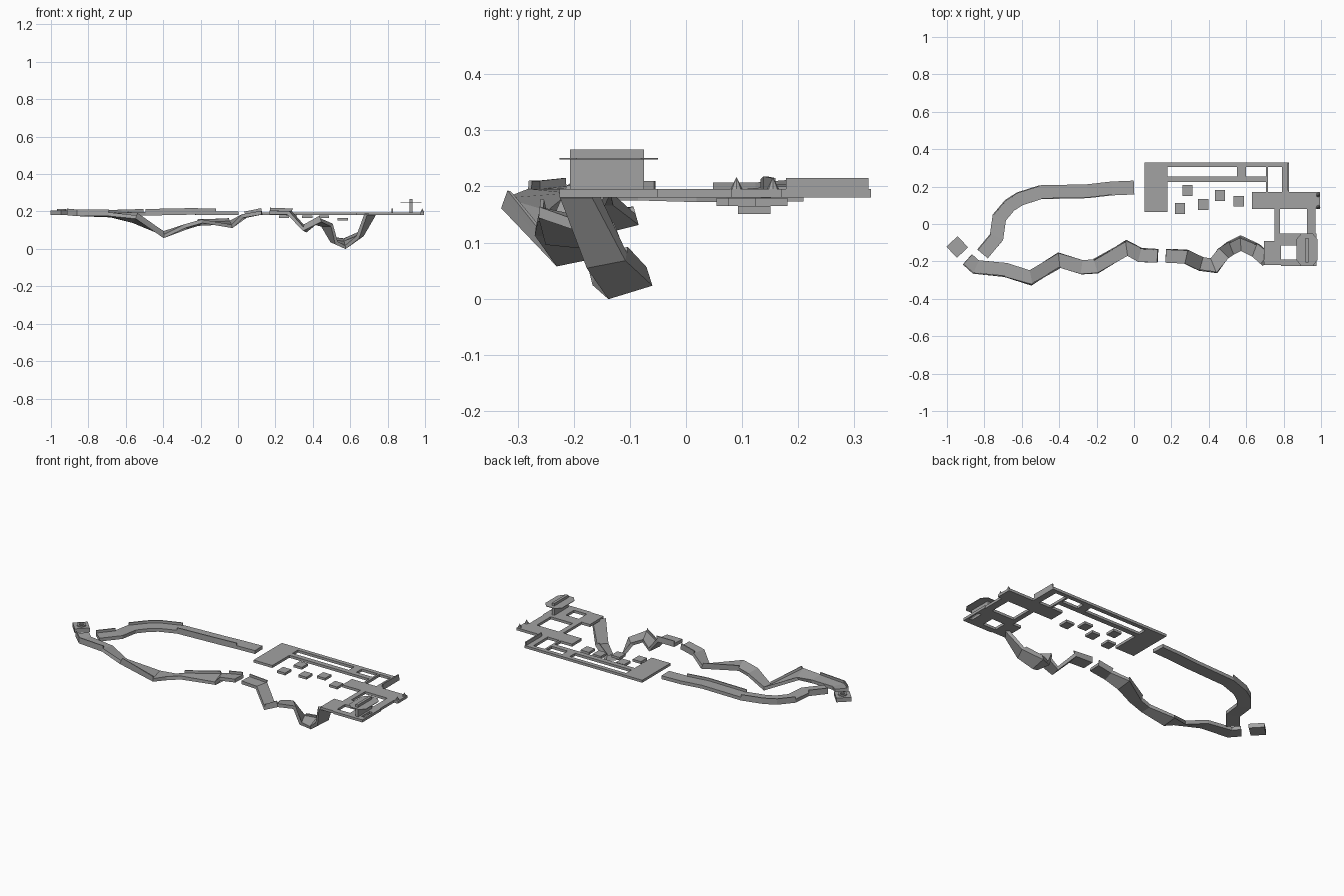
import bpy, bmesh, math
from mathutils import Vector

cube = bpy.data.objects.get("Cube")
if cube:
    bpy.data.objects.remove(cube, do_unlink=True)

grey = bpy.data.materials.new("stone_grey")
grey.use_nodes = True
grey.diffuse_color = (0.36, 0.36, 0.36, 1)
grey.node_tree.nodes["Principled BSDF"].inputs["Base Color"].default_value = grey.diffuse_color


def finish(bm, name):
    bmesh.ops.recalc_face_normals(bm, faces=bm.faces)
    mesh = bpy.data.meshes.new(name)
    bm.to_mesh(mesh)
    bm.free()
    mesh.materials.append(grey)
    ob = bpy.data.objects.new(name, mesh)
    bpy.context.collection.objects.link(ob)
    return ob


def box(name, x0, x1, y0, y1, z0=0.18, z1=0.195):
    bm = bmesh.new()
    bmesh.ops.create_cube(bm, size=1)
    for v in bm.verts:
        v.co = ((x0 + x1) / 2 + v.co.x * (x1 - x0),
                (y0 + y1) / 2 + v.co.y * (y1 - y0),
                (z0 + z1) / 2 + v.co.z * (z1 - z0))
    return finish(bm, name)


def frames(path):
    # Position, mitred side vector and up vector at each path point
    pts = [Vector(p[:3]) for p in path]
    out = []
    for i, p in enumerate(pts):
        a = (p - pts[i - 1]) if i else pts[1] - p
        b = (pts[i + 1] - p) if i < len(pts) - 1 else a
        a, b = a.normalized(), b.normalized()
        t = (a + b).normalized()
        side = Vector((-t.y, t.x, 0)).normalized()
        flat_a, flat_b = a.to_2d().normalized(), b.to_2d().normalized()
        mitre = 1 / max(0.75, math.cos(flat_a.angle(flat_b) / 2))
        up = t.cross(side)
        bank = path[i][3]
        side, up = (side * math.cos(bank) + up * math.sin(bank),
                    up * math.cos(bank) - side * math.sin(bank))
        out.append((p, side * mitre, up))
    return out


def sweep(name, frs, u0, u1, v0, v1):
    # Rectangular section carried along the frames
    bm = bmesh.new()
    rings = [[bm.verts.new(p + s * u + n * v)
              for u, v in ((u0, v0), (u1, v0), (u1, v1), (u0, v1))]
             for p, s, n in frs]
    for a, b in zip(rings, rings[1:]):
        for k in range(4):
            bm.faces.new((a[k], a[(k + 1) % 4], b[(k + 1) % 4], b[k]))
    bm.faces.new(rings[0])
    bm.faces.new(rings[-1])
    return finish(bm, name)


def trail(name, path, lips, half=0.037, thick=0.02):
    frs = frames(path)
    sweep(name, frs, -half, half, -thick, 0)
    for n, (first, last, way) in enumerate(lips):
        u = sorted((way * half, way * (half - 0.006)))
        sweep(f"{name}_lip_{n}", frs[first:last + 1], *u, 0, 0.015)


# Winding trails: x, y, z, bank
trail("back_trail", [
    (-.81, -.16, .195, 0), (-.735, -.07, .195, 0), (-.72, .035, .192, 0),
    (-.665, .10, .192, 0), (-.61, .135, .195, 0), (-.50, .17, .198, 0),
    (-.25, .175, .203, 0), (-.12, .19, .2, 0), (0, .195, .2, 0)],
    [(0, 1, 1), (2, 5, 1), (5, 7, -1)])
trail("front_trail", [
    (-.89, -.19, .2, 0), (-.845, -.23, .195, 0), (-.685, -.245, .192, -.1),
    (-.55, -.285, .168, -.3), (-.40, -.195, .085, .2), (-.28, -.23, .128, -.1),
    (-.205, -.225, .15, -.2), (-.04, -.13, .14, .25), (.03, -.165, .185, 0),
    (.125, -.17, .203, 0)],
    [(0, 2, -1), (3, 4, -1), (6, 7, 1), (8, 9, 1)])
trail("ravine_trail", [
    (.17, -.17, .205, 0), (.28, -.175, .202, 0), (.36, -.213, .112, -.1),
    (.425, -.222, .155, -.2), (.48, -.155, .135, 0), (.52, -.13, .045, .2),
    (.57, -.105, .03, .3), (.645, -.14, .075, .25), (.70, -.185, .19, 0)],
    [(0, 1, 1), (2, 3, -1), (5, 7, 1)])

# Flat courtyard walkways
box("courtyard_landing", .057, .18, .065, .33)
box("back_walkway", .18, .83, .305, .33)
box("middle_walkway", .18, .715, .225, .255)
box("link_walkway", .55, .60, .255, .305)
box("inner_rail", .705, .717, .17, .305)
box("side_walkway", .79, .83, .17, .305)
box("side_wall", .822, .83, .178, .325, .18, .215)
box("crossing_landing", .63, .995, .08, .17)
box("left_bridge", .75, .78, -.05, .08)
box("right_bridge", .925, .97, -.05, .08)

# Square terrace framing an opening
box("terrace_entry", .695, .785, -.22, -.09)
box("terrace_back", .75, .975, -.115, -.05)
box("terrace_front", .785, .975, -.225, -.19)
box("terrace_side", .87, .945, -.19, -.115)
box("terrace_edge", .965, .975, -.19, -.115)

# Stepping blocks
for n, (x, y, z) in enumerate([(.245, .083, .172), (.287, .18, .18), (.37, .105, .172),
                               (.46, .152, .172), (.56, .122, .158)]):
    box(f"stepping_block_{n}", x - .027, x + .027, y - .029, y + .029, z - .007, z + .007)

# Upright slab with a thin eight-sided plate around it
box("upright_slab", .918, .934, -.207, -.075, .195, .266)
bm = bmesh.new()
plate = [(.895, -.225), (.955, -.225), (.98, -.195), (.98, -.08),
         (.955, -.05), (.895, -.05), (.87, -.08), (.87, -.195)]
face = bm.faces.new([bm.verts.new((x, y, .248)) for x, y in plate])
ext = bmesh.ops.extrude_face_region(bm, geom=[face])
for v in ext["geom"]:
    if isinstance(v, bmesh.types.BMVert):
        v.co.z += .003
finish(bm, "octagon_plate")

# Marker cones on the crossing
for n, y in enumerate((.09, .155)):
    bm = bmesh.new()
    bmesh.ops.create_cone(bm, cap_ends=True, segments=8, radius1=.011, radius2=0, depth=.022)
    bmesh.ops.translate(bm, verts=bm.verts, vec=(.985, y, .206))
    finish(bm, f"marker_cone_{n}")

# Turned end block carrying a small ring
block = box("end_block", -.041, .041, -.041, .041, .18, .205)
block.rotation_euler.z = math.radians(43)
block.location = (-.945, -.123, 0)
bm = bmesh.new()
rows = [[bm.verts.new((-.943 + r * math.cos(k * math.tau / 16),
                       -.123 + r * math.sin(k * math.tau / 16), z)) for k in range(16)]
        for r, z in ((.025, .205), (.025, .212), (.013, .212), (.013, .205))]
for j in range(4):
    for k in range(16):
        a, b, m = rows[j], rows[(j + 1) % 4], (k + 1) % 16
        bm.faces.new((a[k], a[m], b[m], b[k]))
finish(bm, "end_ring")
